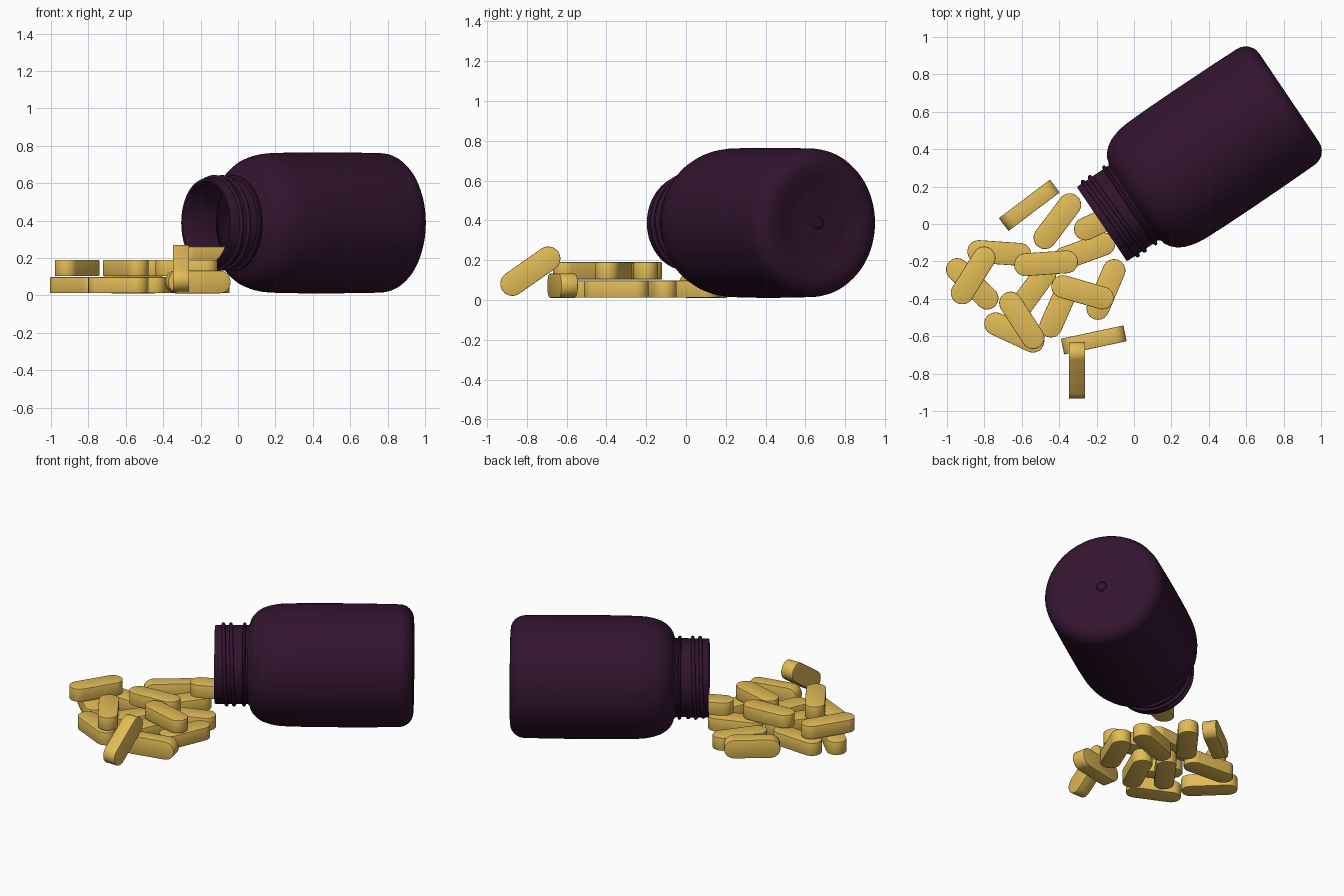
import bpy, bmesh
from math import sin, cos, pi, radians
from mathutils import Matrix, Vector

if "Cube" in bpy.data.objects:
    bpy.data.objects.remove(bpy.data.objects["Cube"])


def material(name, rgb):
    m = bpy.data.materials.new(name)
    m.diffuse_color = (*rgb, 1)
    m.use_nodes = True
    m.node_tree.nodes["Principled BSDF"].inputs["Base Color"].default_value = m.diffuse_color
    return m


PURPLE = material("purple_plastic", (0.032, 0.007, 0.028))
GOLD = material("gold_coating", (0.76, 0.50, 0.095))

# Bottle axis: lying on its side, local +z runs from the mouth to the base
A = radians(34)
AXIS = Matrix.Translation((-0.053, 0.079, 0.388)) @ Matrix.Rotation(A, 4, 'Z') @ Matrix.Rotation(pi / 2, 4, 'Y')


def add_mesh(name, bm, mat, matrix, angle=35):
    me = bpy.data.meshes.new(name)
    bm.to_mesh(me)
    bm.free()
    me.materials.append(mat)
    ob = bpy.data.objects.new(name, me)
    bpy.context.collection.objects.link(ob)
    ob.matrix_world = matrix
    select(ob)
    bpy.ops.object.shade_smooth_by_angle(angle=radians(angle))
    return ob


def select(ob):
    bpy.ops.object.select_all(action='DESELECT')
    ob.select_set(True)
    bpy.context.view_layer.objects.active = ob


def lathe(name, profile, mat, matrix, steps=80):
    bm = bmesh.new()
    vs = [bm.verts.new((r, 0, z)) for r, z in profile]
    es = [bm.edges.new(p) for p in zip(vs, vs[1:])]
    bmesh.ops.spin(bm, geom=vs + es, cent=(0, 0, 0), axis=(0, 0, 1), angle=2 * pi, steps=steps)
    bmesh.ops.remove_doubles(bm, verts=bm.verts, dist=1e-5)
    bmesh.ops.recalc_face_normals(bm, faces=bm.faces)
    return add_mesh(name, bm, mat, matrix)


# Bottle shell: outside from base nub to lip, then the inner wall
base_corner = [(0.285 + 0.088 * cos(a), 0.977 + 0.088 * sin(a))
               for a in [radians(90 - 15 * i) for i in range(7)]]
outer = [(0, 1.052), (0.025, 1.05), (0.033, 1.042), (0.15, 1.042), (0.2, 1.05), (0.24, 1.061)]
outer += base_corner
outer += [(0.376, 0.8), (0.377, 0.6), (0.376, 0.4), (0.373, 0.28), (0.369, 0.235), (0.361, 0.195),
          (0.346, 0.15), (0.325, 0.117), (0.3, 0.092), (0.275, 0.077), (0.25, 0.07),
          (0.24, 0.06), (0.24, -0.135), (0.236, -0.143)]
inner = [(0.222, -0.143), (0.217, -0.135), (0.217, 0.07), (0.24, 0.092), (0.3, 0.125),
         (0.335, 0.18), (0.35, 0.28), (0.35, 0.95), (0.3, 1.02), (0, 1.02)]
lathe("bottle", outer + inner, PURPLE, AXIS)

# Collar ring under the thread
lathe("neck_collar", [(0.235, 0.024), (0.253, 0.029), (0.256, 0.037), (0.253, 0.045), (0.235, 0.05)],
      PURPLE, AXIS)

# Screw thread: a helix swept with a round section
cu = bpy.data.curves.new("neck_thread", 'CURVE')
cu.dimensions = '3D'
cu.bevel_depth = 0.012
cu.bevel_resolution = 2
cu.use_fill_caps = True
sp = cu.splines.new('POLY')
N, TURNS = 150, 2.2
sp.points.add(N)
for i, p in enumerate(sp.points):
    u = i / N
    a = u * TURNS * 2 * pi
    r = 0.232 + 0.012 * min(1, 12 * u, 12 * (1 - u))
    p.co = (r * cos(a), r * sin(a), -0.112 + 0.1 * u, 1)
cu.materials.append(PURPLE)
thread = bpy.data.objects.new("neck_thread", cu)
bpy.context.collection.objects.link(thread)
thread.matrix_world = AXIS
select(thread)
bpy.ops.object.convert(target='MESH')


# Tablet: a stadium outline extruded, with a fine rounded edge
def tablet(name, matrix, length=0.342, width=0.122, thick=0.086, seg=14):
    bm = bmesh.new()
    r, h = width / 2, length / 2 - width / 2
    vs = []
    for side in (1, -1):
        for i in range(seg + 1):
            a = -pi / 2 + pi * i / seg
            vs.append(bm.verts.new((side * (h + r * cos(a)), side * r * sin(a), -thick / 2)))
    f = bm.faces.new(vs)
    top = bmesh.ops.extrude_face_region(bm, geom=[f])
    bmesh.ops.translate(bm, vec=(0, 0, thick), verts=[g for g in top['geom'] if isinstance(g, bmesh.types.BMVert)])
    bmesh.ops.recalc_face_normals(bm, faces=bm.faces)
    rim = [e for e in bm.edges if abs(e.verts[0].co.z - e.verts[1].co.z) < 1e-6]
    bmesh.ops.bevel(bm, geom=rim, offset=0.004, segments=2, profile=0.5, affect='EDGES')
    return add_mesh(name, bm, GOLD, matrix)


LOW, HIGH = 0.055, 0.147
# x, y, z, heading in degrees, roll onto the edge, pitch
tablets = [
    (-0.56, 0.10, 0.072, 37, 90, 0),
    (-0.41, 0.015, LOW, 53, 0, 0),
    (-0.16, 0.02, 0.218, 25, 0, 0),
    (-0.265, -0.145, LOW, 20, 0, 0),
    (-0.72, -0.155, LOW, -4, 0, 0),
    (-0.47, -0.21, HIGH, 4, 0, 0),
    (-0.865, -0.32, LOW, -44, 0, 0),
    (-0.86, -0.275, HIGH, 58, 0, 0),
    (-0.54, -0.35, LOW, 54, 0, 0),
    (-0.60, -0.515, HIGH, -57, 0, 0),
    (-0.64, -0.58, LOW, -25, 0, 0),
    (-0.275, -0.365, HIGH, -16, 0, 0),
    (-0.15, -0.35, LOW, 67, 0, 0),
    (-0.40, -0.445, LOW, 66, 0, 0),
    (-0.215, -0.62, 0.072, 12, 90, 0),
    (-0.305, -0.782, 0.145, 90, 90, -35),
]
for i, (x, y, z, heading, roll, pitch) in enumerate(tablets):
    m = (Matrix.Translation((x, y, z)) @ Matrix.Rotation(radians(heading), 4, 'Z')
         @ Matrix.Rotation(radians(pitch), 4, 'Y') @ Matrix.Rotation(radians(roll), 4, 'X'))
    tablet(f"tablet_{i + 1:02d}", m)
